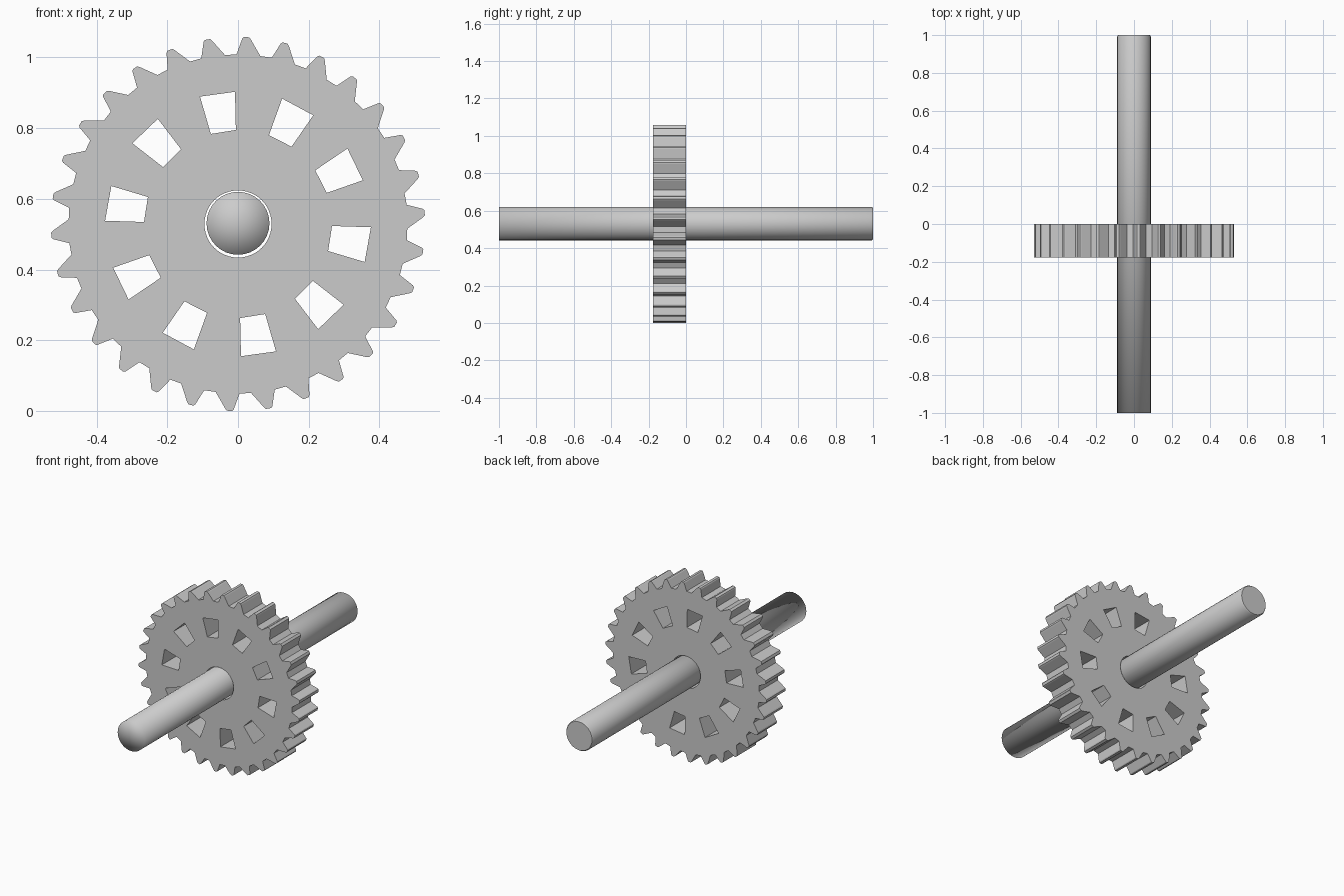
import bpy, bmesh
from math import sin, cos, radians, pi

if "Cube" in bpy.data.objects:
    bpy.data.objects.remove(bpy.data.objects["Cube"])

CENTRE_Z = 0.529
TEETH, SLOTS = 30, 10
GEAR_WIDTH = 0.177


def polar(r, deg):
    # clockwise from the top, as seen from the front
    a = radians(deg)
    return r * sin(a), r * cos(a)


# gear outline: (radius, angle) of one slightly raked tooth, repeated
tooth = [(0.480, -0.5), (0.524, 1.3), (0.529, 1.8), (0.529, 3.4), (0.523, 4.0), (0.479, 7.6)]
outline = [polar(r, a + i * 360 / TEETH) for i in range(TEETH) for r, a in tooth]

# shaft hole and ring of trapezoid windows
bore = [polar(0.095, i * 360 / 48) for i in range(48)]
window = [(0.376, -16.6), (0.374, -1.3), (0.266, -1.3), (0.266, -16.8)]
windows = [[polar(r, a + i * 360 / SLOTS) for r, a in window] for i in range(SLOTS)]

# gear: filled flat curve with holes, extruded
curve = bpy.data.curves.new("gear_wheel", 'CURVE')
curve.dimensions = '2D'
curve.fill_mode = 'BOTH'
curve.extrude = GEAR_WIDTH / 2
for loop in [outline, bore] + windows:
    s = curve.splines.new('POLY')
    s.points.add(len(loop) - 1)
    for p, (x, y) in zip(s.points, loop):
        p.co = (x, y, 0, 1)
    s.use_cyclic_u = True
gear = bpy.data.objects.new("gear_wheel", curve)
bpy.context.collection.objects.link(gear)
gear.rotation_euler = (pi / 2, 0, 0)
gear.location = (0, -GEAR_WIDTH / 2, CENTRE_Z)
bpy.context.view_layer.objects.active = gear
gear.select_set(True)
bpy.ops.object.convert(target='MESH')
gear = bpy.context.object
bm = bmesh.new()
bm.from_mesh(gear.data)
bmesh.ops.remove_doubles(bm, verts=bm.verts, dist=1e-5)
bmesh.ops.recalc_face_normals(bm, faces=bm.faces)
for f in bm.faces:
    f.smooth = False
bm.to_mesh(gear.data)
bm.free()

# shaft: lathed rod with a softened back rim
SEG = 32
profile = [(0.089, -1.0), (0.089, 0.993), (0.084, 1.0)]
bm = bmesh.new()
rings = [[bm.verts.new((r * cos(2 * pi * i / SEG), y, r * sin(2 * pi * i / SEG)))
          for i in range(SEG)] for r, y in profile]
for a, b in zip(rings, rings[1:]):
    for i in range(SEG):
        j = (i + 1) % SEG
        bm.faces.new((a[i], a[j], b[j], b[i]))
back_cap = bm.faces.new(rings[-1])
# front end: fan cap blended smoothly into the rod
hub = bm.verts.new((0, -1.0, 0))
for i in range(SEG):
    bm.faces.new((rings[0][i], hub, rings[0][(i + 1) % SEG]))
bmesh.ops.recalc_face_normals(bm, faces=bm.faces)
for f in bm.faces:
    f.smooth = True
back_cap.smooth = False
mesh = bpy.data.meshes.new("shaft")
bm.to_mesh(mesh)
bm.free()
shaft = bpy.data.objects.new("shaft", mesh)
shaft.location = (0, 0, CENTRE_Z + 0.002)
bpy.context.collection.objects.link(shaft)
